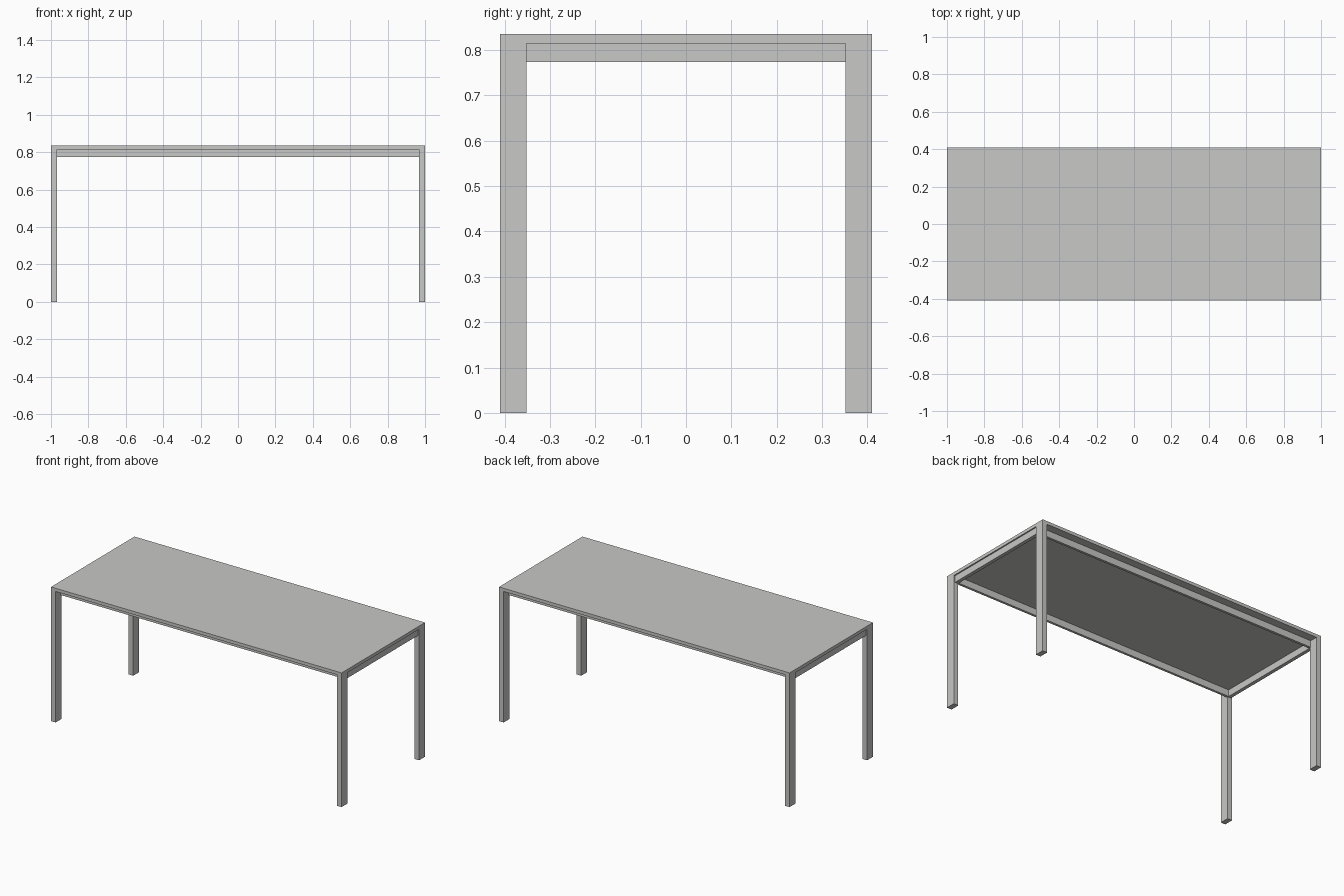
import bpy

if "Cube" in bpy.data.objects:
    bpy.data.objects.remove(bpy.data.objects["Cube"])

TOP_Z, TOP_T = 0.815, 0.02      # underside height and thickness of the top
HX, HY = 1.0, 0.41              # half length and half width
LEG_X, LEG_Y = 0.032, 0.058     # leg section
RAIL_Z = 0.774                  # underside of the rails

grey = bpy.data.materials.new("light_grey")
grey.diffuse_color = (0.58, 0.58, 0.57, 1.0)
grey.use_nodes = True
grey.node_tree.nodes["Principled BSDF"].inputs["Base Color"].default_value = grey.diffuse_color


def box(name, x0, x1, y0, y1, z0, z1):
    """Box between two corners, with its size baked into the mesh."""
    bpy.ops.mesh.primitive_cube_add(
        size=1, location=((x0 + x1) / 2, (y0 + y1) / 2, (z0 + z1) / 2))
    ob = bpy.context.object
    ob.name = name
    ob.scale = (x1 - x0, y1 - y0, z1 - z0)
    bpy.ops.object.transform_apply(location=False, rotation=False, scale=True)
    ob.data.materials.append(grey)
    return ob


# Table top
box("table_top", -HX, HX, -HY, HY, TOP_Z, TOP_Z + TOP_T)

# Flat legs flush with the corners
for sx, side in ((-1, "left"), (1, "right")):
    for sy, end in ((-1, "front"), (1, "back")):
        xs = sorted((sx * HX, sx * (HX - LEG_X)))
        ys = sorted((sy * HY, sy * (HY - LEG_Y)))
        box(f"{end}_{side}_leg", *xs, *ys, 0, TOP_Z)

# Short rails between the legs at each end
for s, side in ((-1, "left"), (1, "right")):
    xs = sorted((s * 0.992, s * 0.97))
    box(f"{side}_rail", *xs, -HY + LEG_Y, HY - LEG_Y, RAIL_Z, TOP_Z)

# Long rails set in from the front and back edges
for s, end in ((-1, "front"), (1, "back")):
    ys = sorted((s * 0.36, s * 0.345))
    box(f"{end}_rail", -HX + LEG_X, HX - LEG_X, *ys, RAIL_Z, TOP_Z)
